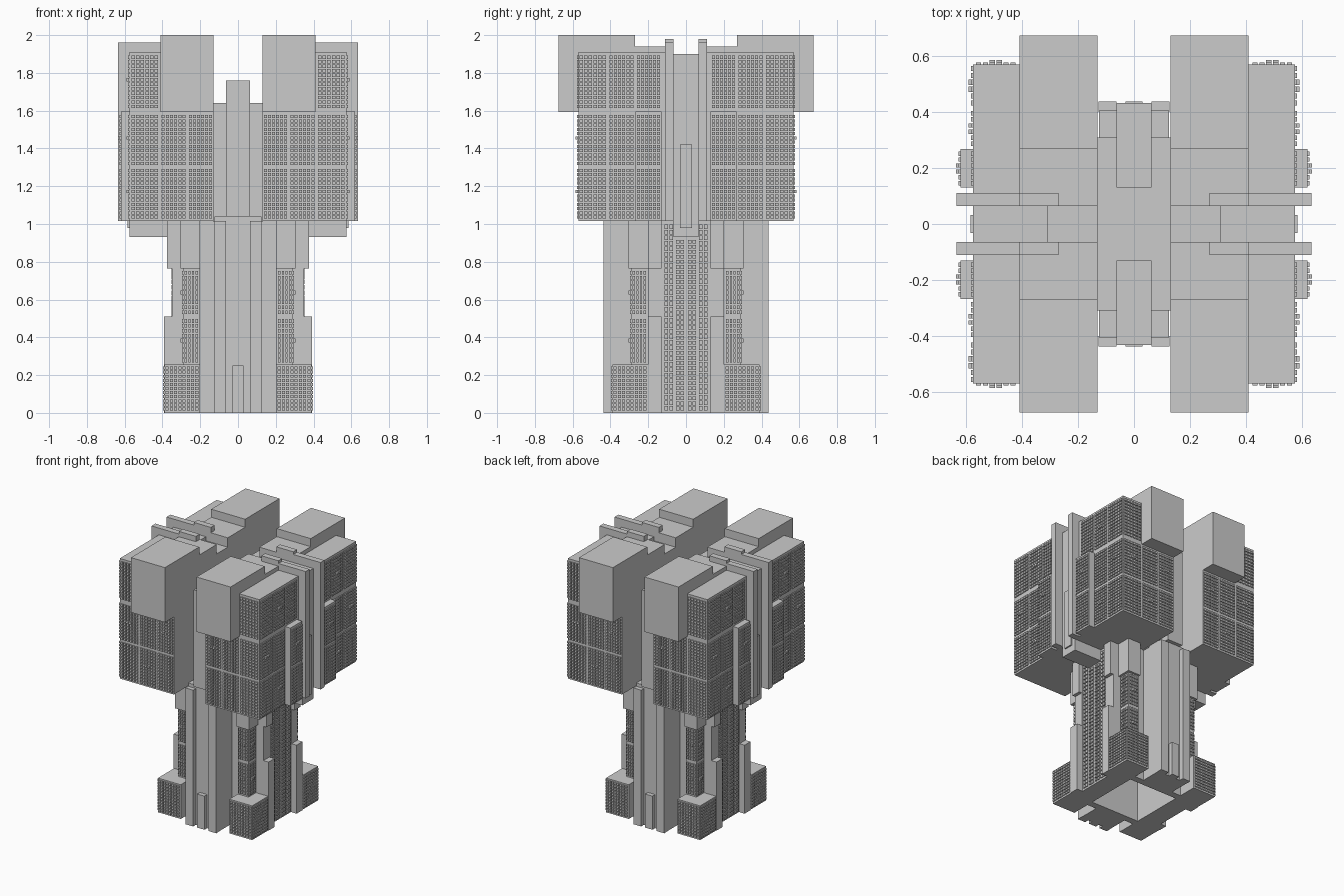
import bpy

FACES = [(0, 1, 3, 2), (4, 6, 7, 5), (0, 4, 5, 1), (2, 3, 7, 6), (0, 2, 6, 4), (1, 5, 7, 3)]


def build(name, boxes):
    """One object from boxes (x0,x1,y0,y1,z0,z1), mirrored across x and y."""
    done, verts, faces = set(), [], []
    for b in boxes:
        for sx in (1, -1):
            for sy in (1, -1):
                xs = tuple(sorted((b[0] * sx, b[1] * sx)))
                ys = tuple(sorted((b[2] * sy, b[3] * sy)))
                key = xs + ys + (b[4], b[5])
                if key in done:
                    continue
                done.add(key)
                n = len(verts)
                verts += [(x, y, z) for x in xs for y in ys for z in (b[4], b[5])]
                faces += [tuple(n + i for i in f) for f in FACES]
    me = bpy.data.meshes.new(name)
    me.from_pydata(verts, [], faces)
    ob = bpy.data.objects.new(name, me)
    bpy.context.collection.objects.link(ob)
    return ob


def panel(axis, at, a0, a1, z0, z1, cols, rows, gap=0.006, deep=0.008, bay=True):
    """Raised grid of window tiles on the face axis = at, with one small balcony bay."""
    out = []
    cw, rh = (a1 - a0) / cols, (z1 - z0) / rows
    for c in range(cols):
        for r in range(rows):
            u0, u1 = a0 + c * cw + gap / 2, a0 + (c + 1) * cw - gap / 2
            w0, w1 = z0 + r * rh + gap / 2, z0 + (r + 1) * rh - gap / 2
            d = deep
            if bay and r == rows // 2 and abs(c - cols / 2 + 0.5) < 1:
                d = deep + 0.008
            if axis == 'x':
                out.append((at - 0.002, at + d, u0, u1, w0, w1))
            else:
                out.append((u0, u1, at - 0.002, at + d, w0, w1))
    return out


# upper housing blocks
build("upper_block", [(0.13, 0.575, 0.11, 0.57, 1.015, 1.59),
                      (0.13, 0.575, 0.11, 0.57, 1.59, 1.91)])
build("roof_slab", [(0.13, 0.41, 0.11, 0.27, 1.91, 1.94)])
build("roof_box", [(0.13, 0.41, 0.27, 0.674, 1.592, 2.0)])
build("side_bay", [(0.575, 0.62, 0.13, 0.268, 1.015, 1.595)])

# window panels on the upper blocks
upper = []
levels = [(1.025, 1.295), (1.31, 1.58), (1.61, 1.895)]
for i, (z0, z1) in enumerate(levels):
    for j, (a0, a1) in enumerate([(0.135, 0.262), (0.275, 0.407), (0.42, 0.568)]):
        bay = (i + j) % 2 == 1
        at = 0.62 if j == 0 and i < 2 else 0.575
        upper += panel('x', at, a0, a1, z0, z1, 6, 12, bay=bay)
        if i < 2 or j == 2:
            upper += panel('y', 0.57, a0, a1, z0, z1, 6, 12, bay=bay)
build("upper_windows", upper)

# side service fins, stepped along the roof
build("side_fin", [(0.13, 0.27, 0.065, 0.11, 1.015, 1.94),
                   (0.27, 0.41, 0.065, 0.11, 1.015, 1.98),
                   (0.41, 0.635, 0.065, 0.11, 1.015, 1.96)])
build("side_spine", [(0.13, 0.31, -0.065, 0.065, 1.01, 1.87),
                     (0.31, 0.575, -0.065, 0.065, 0.93, 1.90),
                     (0.575, 0.585, -0.033, 0.033, 0.98, 1.42)])

# central core in the gap, with front and back shafts
build("core_upper", [(-0.13, 0.13, -0.31, 0.31, 1.01, 1.64)])
build("core_shaft", [(-0.063, 0.063, 0.13, 0.432, 1.04, 1.76)])

# hollow lower tower walls
build("lower_wall", [(0.2, 0.345, -0.13, 0.13, 0, 1.015),
                     (-0.125, 0.125, 0.2, 0.405, 0, 1.04),
                     (0.125, 0.2, 0.2, 0.25, 0, 1.015),
                     (0.2, 0.25, 0.13, 0.2, 0, 1.015)])
build("lower_fin", [(0.063, 0.127, 0.40, 0.438, 0, 1.015)])
build("base_post", [(-0.03, 0.03, 0.40, 0.437, 0, 0.25)])
build("side_step", [(0.24, 0.392, 0.13, 0.2, 0, 0.51),
                    (0.24, 0.35, 0.13, 0.2, 0.51, 0.765),
                    (0.24, 0.375, 0.13, 0.2, 0.765, 1.015)])

# corner towers and their feet
build("corner_foot", [(0.2, 0.388, 0.2, 0.388, 0, 0.255)])
build("corner_tower", [(0.2, 0.288, 0.2, 0.288, 0.255, 0.765),
                       (0.2, 0.305, 0.2, 0.305, 0.765, 1.015)])
lower = []
for ax in 'xy':
    lower += panel(ax, 0.388, 0.207, 0.386, 0.01, 0.248, 8, 11, bay=False)
    for z0, z1 in [(0.265, 0.5), (0.52, 0.755)]:
        lower += panel(ax, 0.288, 0.21, 0.285, z0, z1, 4, 9)
build("corner_windows", lower)

# narrow window strips on the tower sides
strips = []
for a0, a1, top in [(0.008, 0.056, 0.92), (0.066, 0.116, 1.0)]:
    strips += panel('x', 0.345, a0, a1, 0.01, top, 2, 34, gap=0.007, bay=False)
build("side_window_strips", strips)
